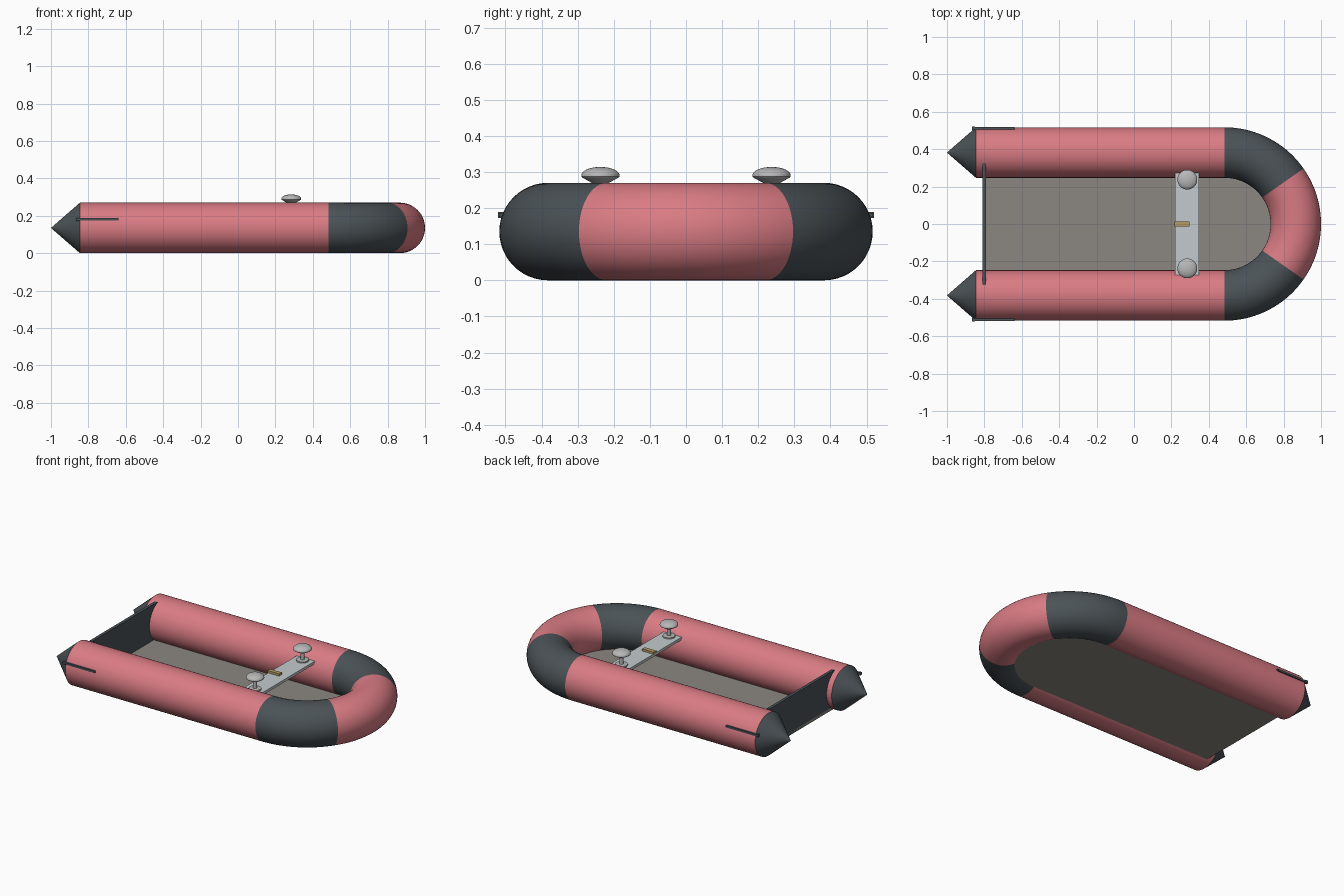
import bpy, bmesh
from math import pi, sin, cos, radians

if "Cube" in bpy.data.objects:
    bpy.data.objects.remove(bpy.data.objects["Cube"])

R, TY, BX = 0.135, 0.382, 0.483   # tube radius, tube centre y, bow centre x


def mat(name, r, g, b):
    m = bpy.data.materials.new(name)
    m.diffuse_color = (r, g, b, 1)
    m.use_nodes = True
    m.node_tree.nodes["Principled BSDF"].inputs["Base Color"].default_value = m.diffuse_color
    return m


RED = mat("red_rubber", 0.70, 0.20, 0.23)
DARK = mat("dark_rubber", 0.07, 0.085, 0.095)
FLOOR = mat("floor_grey", 0.26, 0.245, 0.22)
BOARD = mat("board_grey", 0.55, 0.59, 0.62)
METAL = mat("metal", 0.48, 0.48, 0.48)
BRASS = mat("brass", 0.45, 0.34, 0.12)


def finish(bm, name, m, smooth=True):
    bmesh.ops.recalc_face_normals(bm, faces=bm.faces)
    me = bpy.data.meshes.new(name)
    bm.to_mesh(me)
    bm.free()
    ob = bpy.data.objects.new(name, me)
    bpy.context.collection.objects.link(ob)
    me.materials.append(m)
    if smooth:
        bpy.ops.object.select_all(action='DESELECT')
        ob.select_set(True)
        bpy.context.view_layer.objects.active = ob
        bpy.ops.object.shade_smooth_by_angle(angle=radians(35))
    return ob


def skin(rings, name, m):
    """Join closed rings of points into a surface."""
    bm = bmesh.new()
    vs = [[bm.verts.new(p) for p in ring] for ring in rings]
    n = len(vs[0])
    for a, b in zip(vs, vs[1:]):
        for i in range(n):
            j = (i + 1) % n
            bm.faces.new((a[i], a[j], b[j], b[i]))
    bmesh.ops.remove_doubles(bm, verts=bm.verts, dist=1e-6)
    return finish(bm, name, m)


def straight_ring(x, y, r, n=48):
    return [(x, y + r * cos(2 * pi * i / n), R + r * sin(2 * pi * i / n)) for i in range(n)]


def bow_ring(deg, n=48):
    t = radians(deg)
    ring = []
    for i in range(n):
        a = 2 * pi * i / n
        d = TY + R * cos(a)
        ring.append((BX + d * cos(t), d * sin(t), R + R * sin(a)))
    return ring


def bow(name, a0, a1, m, steps=18):
    skin([bow_ring(a0 + (a1 - a0) * i / steps) for i in range(steps + 1)], name, m)


def box(name, lo, hi, m):
    bm = bmesh.new()
    bmesh.ops.create_cube(bm, size=1)
    for v in bm.verts:
        v.co = [(l + h) / 2 + c * (h - l) for l, h, c in zip(lo, hi, v.co)]
    return finish(bm, name, m, False)


def lathe(name, profile, x, y, m, n=40):
    skin([[(x + r * cos(2 * pi * i / n), y + r * sin(2 * pi * i / n), z) for i in range(n)]
          for r, z in profile], name, m)


# Bow: red nose between two dark shoulders
bow("bow_nose", -35, 35, RED, 24)

for s, side in ((1, "left"), (-1, "right")):
    bow("bow_shoulder_" + side, 35 * s, 90 * s, DARK)
    # Side tube and pointed stern cone
    skin([straight_ring(-0.845, s * TY, R), straight_ring(BX, s * TY, R)], "side_tube_" + side, RED)
    skin([straight_ring(-1.0, s * TY, 0), straight_ring(-0.998, s * TY, 0.002),
          straight_ring(-0.845, s * TY, R)], "stern_cone_" + side, DARK)
    # Rod with end cap on the outer side of the tube
    y0, y1 = sorted((s * 0.503, s * 0.518))
    box("side_rod_" + side, (-0.86, y0, 0.175), (-0.64, y1, 0.187), DARK)
    y0, y1 = sorted((s * 0.503, s * 0.52))
    box("rod_cap_" + side, (-0.866, y0, 0.173), (-0.85, y1, 0.189), DARK)
    # Mushroom-shaped seat fitting on a stem
    lathe("seat_fitting_stem_" + side,
          [(0, 0.212), (0.036, 0.212), (0.036, 0.222), (0.012, 0.224), (0.012, 0.268),
           (0.024, 0.270), (0.051, 0.285)], 0.285, s * 0.237, METAL)
    dome = [(0.051, 0.285), (0.053, 0.287), (0.053, 0.291)]
    dome += [(0.053 * cos(a), 0.291 + 0.023 * sin(a)) for a in [pi / 2 * i / 8 for i in range(1, 8)]]
    lathe("seat_fitting_cap_" + side, dome + [(0, 0.314)], 0.285, s * 0.237, METAL)

# Floor sheet, rounded at the bow and tucked into the tubes
bm = bmesh.new()
arc = [radians(-90 + 180 * i / 40) for i in range(41)]
outline = [(-0.81, -TY)] + [(BX + TY * cos(a), TY * sin(a)) for a in arc] + [(-0.81, TY)]
face = bm.faces.new([bm.verts.new((x, y, 0.018)) for x, y in outline])
up = bmesh.ops.extrude_face_region(bm, geom=[face])
bmesh.ops.translate(bm, vec=(0, 0, 0.018),
                    verts=[g for g in up["geom"] if isinstance(g, bmesh.types.BMVert)])
finish(bm, "floor", FLOOR, False)

# Transom, cross seat and brass latch
box("transom", (-0.81, -0.325, 0.02), (-0.792, 0.325, 0.262), DARK)
box("seat_board", (0.22, -0.272, 0.197), (0.347, 0.272, 0.214), BOARD)
box("seat_latch", (0.217, -0.013, 0.212), (0.297, 0.013, 0.228), BRASS)
